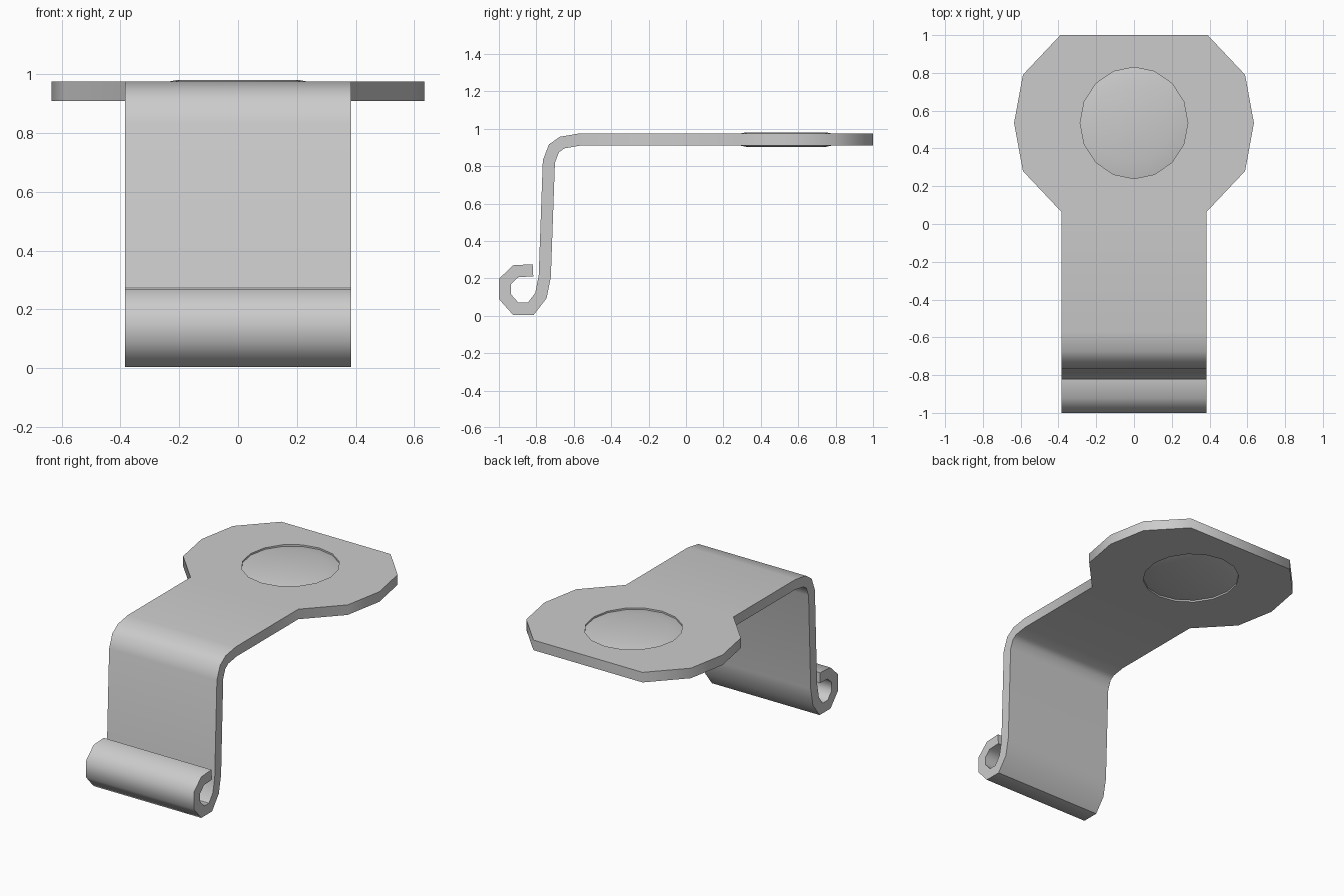
import bpy, bmesh, math

if "Cube" in bpy.data.objects:
    bpy.data.objects.remove(bpy.data.objects["Cube"])

W, ZC, T = 0.385, 0.942, 0.065       # half width, plate mid height, sheet thickness
CY, RX, RY = 0.535, 0.285, 0.295     # button centre and radii


def finish(name, bm, thickness=None):
    me = bpy.data.meshes.new(name)
    bm.to_mesh(me)
    bm.free()
    ob = bpy.data.objects.new(name, me)
    bpy.context.collection.objects.link(ob)
    bpy.ops.object.select_all(action='DESELECT')
    ob.select_set(True)
    bpy.context.view_layer.objects.active = ob
    if thickness:
        m = ob.modifiers.new("sheet", 'SOLIDIFY')
        m.thickness = thickness
        m.offset = 0
        m.use_even_offset = True
        bpy.ops.object.modifier_apply(modifier=m.name)
    bpy.ops.object.shade_smooth_by_angle(angle=math.radians(50))
    return ob


def ring(bm, scale, z, n=16):
    return [bm.verts.new((RX * scale * math.cos(2 * math.pi * i / n),
                          CY + RY * scale * math.sin(2 * math.pi * i / n), z))
            for i in range(n)]


# Bent strip: mid-line from the curled lip up to the neck
path = [(-0.818, 0.243), (-0.91, 0.238), (-0.968, 0.183), (-0.968, 0.102),
        (-0.91, 0.037), (-0.83, 0.037), (-0.776, 0.107), (-0.755, 0.21),
        (-0.733, 0.825), (-0.706, 0.895), (-0.662, 0.926), (-0.568, ZC), (0.065, ZC)]
bm = bmesh.new()
rows = [[bm.verts.new((x, y, z)) for x in (-W, W)] for y, z in path]
for a, b in zip(rows, rows[1:]):
    bm.faces.new((a[0], a[1], b[1], b[0]))

# Faceted head with a round hole, joined to the neck
half = [(0.588, 0.28), (0.635, CY), (0.588, 0.79), (0.39, 1.0)]
outline = ([rows[-1][1]] + [bm.verts.new((x, y, ZC)) for x, y in half]
           + [bm.verts.new((-x, y, ZC)) for x, y in reversed(half)] + [rows[-1][0]])
edges = []
for loop in (outline, ring(bm, 1, ZC)):
    for a, b in zip(loop, loop[1:] + loop[:1]):
        edges.append(bm.edges.get((a, b)) or bm.edges.new((a, b)))
bmesh.ops.triangle_fill(bm, edges=edges, use_beauty=True, use_dissolve=False)
# keep the hole open
inside = [f for f in bm.faces
          if math.hypot(f.calc_center_median().x / RX,
                        (f.calc_center_median().y - CY) / RY) < 0.95]
bmesh.ops.delete(bm, geom=inside, context='FACES_ONLY')
bmesh.ops.recalc_face_normals(bm, faces=bm.faces[:])
finish("bent_bracket", bm, T)

# Lens-shaped button set in the hole
bm = bmesh.new()
rings = [ring(bm, s, ZC + z) for s, z in
         ((0.72, -0.039), (1, -0.022), (1, 0.022), (0.72, 0.039))]
for a, b in zip(rings, rings[1:]):
    for i in range(16):
        j = (i + 1) % 16
        bm.faces.new((a[i], a[j], b[j], b[i]))
bm.faces.new(rings[0][::-1])
bm.faces.new(rings[-1])
bmesh.ops.recalc_face_normals(bm, faces=bm.faces[:])
finish("round_button", bm)
